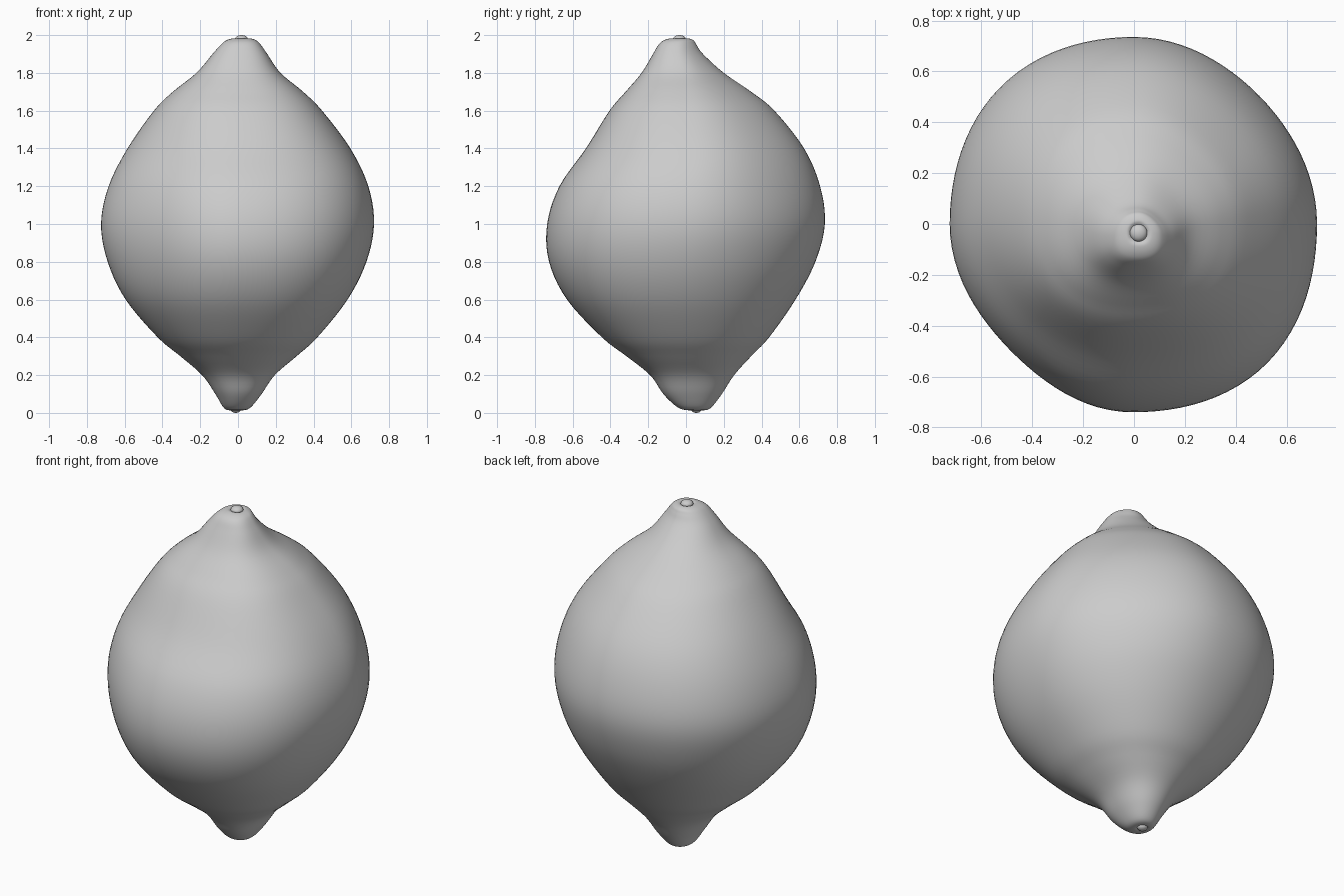
import bpy
import bmesh
import math
from mathutils import Vector

SEGMENTS = 96
STEPS = 5

# Remove the default object
default = bpy.data.objects.get("Cube")
if default:
    bpy.data.objects.remove(default, do_unlink=True)


def make_material(name, colour):
    material = bpy.data.materials.new(name)
    material.use_nodes = True
    material.diffuse_color = colour
    material.node_tree.nodes["Principled BSDF"].inputs["Base Color"].default_value = colour
    return material


grey = make_material("plain grey", (0.6, 0.6, 0.6, 1))


def finish(obj):
    obj.data.materials.append(grey)
    obj.data.polygons.foreach_set("use_smooth", [True] * len(obj.data.polygons))


def spline(before, start, end, after, t):
    """Point on a smooth curve running from start to end."""
    return 0.5 * (2 * start + (end - before) * t
                  + (2 * before - 5 * start + 4 * end - after) * t ** 2
                  + (3 * start - before - 3 * end + after) * t ** 3)


# Swelling of each quadrant, counted from +x +y: low, middle and high on the fruit
LOBES = (
    (.015, -.03, -.05),
    (.02, .03, .02),
    (-.01, -.05, .035),
    (.05, .04, .06),
)


def swelling(z, angle):
    low, middle, high = LOBES[int(angle / (math.pi / 2)) % 4]
    t = 1.2 * math.sin((z - 1) * math.pi / 2)
    amount = middle + (high - low) / 2 * t + ((high + low) / 2 - middle) * t * t
    return 1 + amount * math.sin(2 * angle) ** 2


def ring_point(station, angle):
    """Point on a slightly lopsided cross-section."""
    z, left, right, front, back = station
    swell = swelling(z, angle)
    x = (left + right) / 2 + (right - left) / 2 * math.cos(angle) * swell
    y = (front + back) / 2 + (back - front) / 2 * math.sin(angle) * swell
    return Vector((x, y, z))


# Cross-sections of the fruit: height, then its extent in x and in y
stations = [Vector(row) for row in (
    (.02, -.035, .01, .03, .08),
    (.014, -.05, .03, .01, .1),
    (.03, -.078, .068, -.045, .135),
    (.1, -.12, .125, -.12, .19),
    (.2, -.19, .195, -.19, .255),
    (.3, -.305, .31, -.315, .345),
    (.4, -.425, .42, -.445, .44),
    (.6, -.595, .58, -.63, .58),
    (.8, -.69, .68, -.725, .685),
    (1, -.725, .72, -.735, .735),
    (1.2, -.685, .69, -.67, .71),
    (1.4, -.585, .595, -.53, .625),
    (1.6, -.445, .445, -.405, .468),
    (1.7, -.345, .345, -.32, .345),
    (1.8, -.22, .225, -.235, .2),
    (1.9, -.135, .155, -.175, .09),
    (1.95, -.09, .12, -.145, .055),
    (1.972, -.062, .097, -.118, .04),
    (1.982, -.03, .068, -.085, .014),
    (1.976, -.015, .05, -.067, -.003),
)]

# Fruit body: smooth loft through the cross-sections
levels = []
last = len(stations) - 1
for i in range(last):
    near = [stations[min(max(k, 0), last)] for k in (i - 1, i, i + 1, i + 2)]
    levels += [spline(*near, step / STEPS) for step in range(STEPS)]
levels.append(stations[last])

bm = bmesh.new()
rings = [[bm.verts.new(ring_point(level, math.tau * k / SEGMENTS)) for k in range(SEGMENTS)]
         for level in levels]
for lower, upper in zip(rings, rings[1:]):
    for k in range(SEGMENTS):
        n = (k + 1) % SEGMENTS
        bm.faces.new((lower[k], lower[n], upper[n], upper[k]))
bm.faces.new(rings[0][::-1])
bm.faces.new(rings[-1])
mesh = bpy.data.meshes.new("fruit_body")
bm.to_mesh(mesh)
bm.free()
body = bpy.data.objects.new("fruit_body", mesh)
bpy.context.collection.objects.link(body)
finish(body)


# Small button in the dimple at each end
def add_button(name, location, radius, height):
    bpy.ops.mesh.primitive_uv_sphere_add(segments=32, ring_count=16, radius=1, location=location)
    button = bpy.context.object
    button.name = name
    button.scale = (radius, radius, height)
    finish(button)


add_button("stem_button", (.018, -.035, 1.978), .034, .022)
add_button("blossom_button", (-.012, .055, .02), .028, .02)
